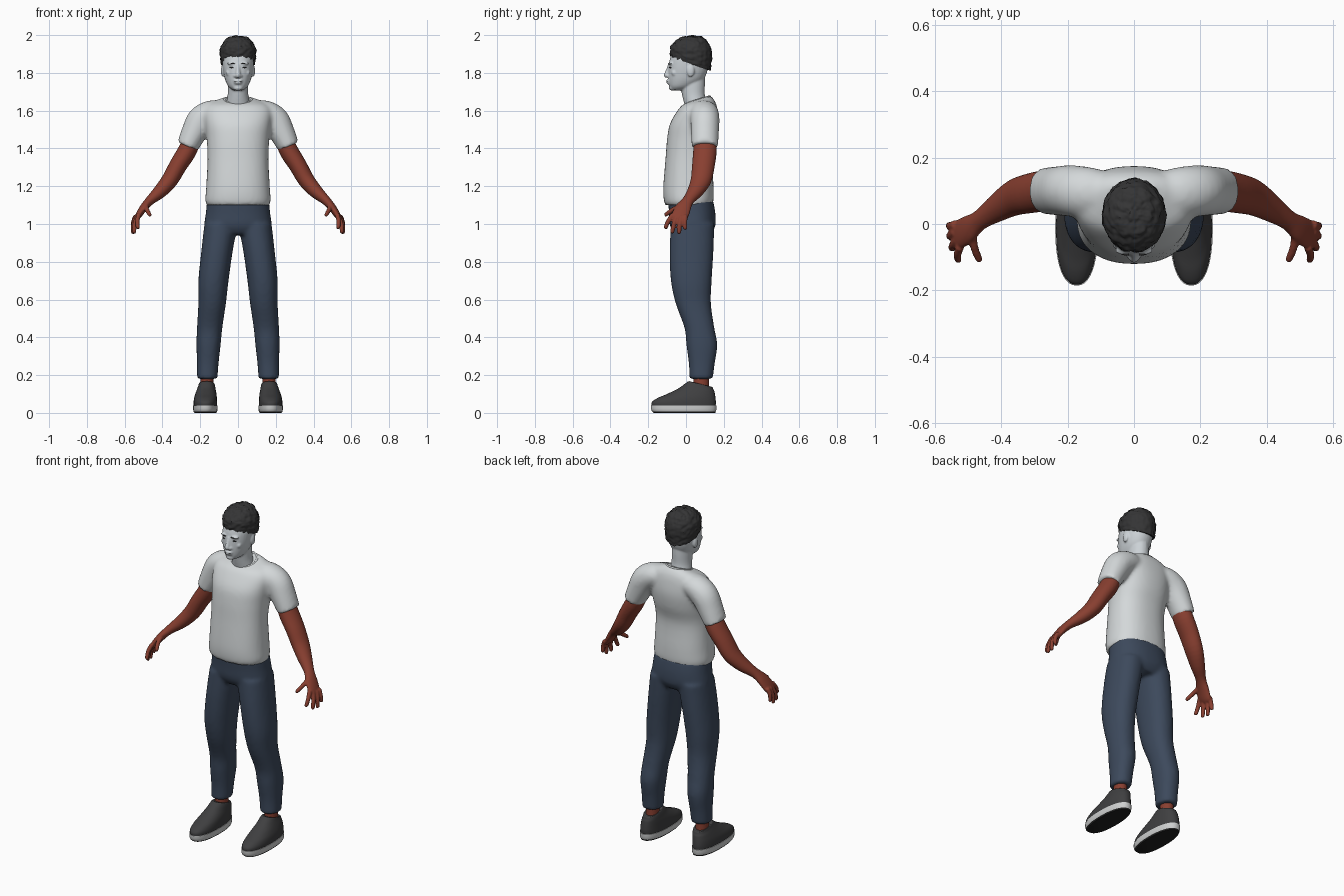
import bpy, bmesh, math
from mathutils import Vector, Matrix, noise

cube = bpy.data.objects.get("Cube")
if cube:
    bpy.data.objects.remove(cube, do_unlink=True)


def material(name, rgb):
    m = bpy.data.materials.new(name)
    m.use_nodes = True
    m.diffuse_color = (*rgb, 1)
    for n in m.node_tree.nodes:
        if n.type == 'BSDF_PRINCIPLED':
            n.inputs["Base Color"].default_value = (*rgb, 1)
    return m


SHIRT = material("pale shirt", (0.66, 0.69, 0.70))
FACE = material("pale face", (0.60, 0.64, 0.67))
SKIN = material("brown skin", (0.25, 0.05, 0.03))
DENIM = material("navy denim", (0.046, 0.067, 0.107))
HAIR = material("dark hair", (0.035, 0.035, 0.036))
SHOE = material("charcoal shoe", (0.05, 0.05, 0.052))
RUBBER = material("white rubber", (0.62, 0.63, 0.63))
TREAD = material("black tread", (0.015, 0.015, 0.015))


def smooth_rows(rows, steps):
    """Catmull-Rom interpolation between rows of ring values."""
    rows = [list(r) for r in rows]
    out = []
    for i in range(len(rows) - 1):
        a, b = rows[max(i - 1, 0)], rows[i]
        c, d = rows[i + 1], rows[min(i + 2, len(rows) - 1)]
        for s in range(steps):
            t = s / steps
            out.append([0.5 * (2 * q + (r - p) * t + (2 * p - 5 * q + 4 * r - e) * t * t
                               + (3 * q - p - 3 * r + e) * t ** 3)
                        for p, q, r, e in zip(a, b, c, d)])
    return out + [rows[-1]]


def skin_rings(bm, rings):
    loops = [[bm.verts.new(p) for p in ring] for ring in rings]
    n = len(loops[0])
    for lo, hi in zip(loops, loops[1:]):
        for k in range(n):
            bm.faces.new((lo[k], lo[(k + 1) % n], hi[(k + 1) % n], hi[k]))
    bm.faces.new(loops[0][::-1])
    bm.faces.new(loops[-1])


def oval(k, segs, power):
    c, s = math.cos(2 * math.pi * k / segs), math.sin(2 * math.pi * k / segs)
    e = 2 / power
    return math.copysign(abs(c) ** e, c), math.copysign(abs(s) ** e, s)


def stack(bm, rows, side=1, segs=32, power=2.0, steps=4):
    """Horizontal ovals: (centre x, front y, back y, z, half width, tilt)."""
    rings = []
    for cx, front, back, z, rx, tilt in smooth_rows([(*r, 0)[:6] for r in rows], steps):
        cy, ry = (front + back) / 2, (back - front) / 2
        ring = []
        for k in range(segs):
            c, s = oval(k, segs, power)
            ring.append((side * cx + rx * c, cy + ry * s, z + tilt * ry * s))
        rings.append(ring)
    skin_rings(bm, rings)


def limb(bm, rows, side=1, segs=20, steps=4):
    """Ovals square to a path: (x, y, z, thickness, depth)."""
    rows = smooth_rows(rows, steps)
    pts = [Vector((side * r[0], r[1], r[2])) for r in rows]
    rings = []
    for i, (p, r) in enumerate(zip(pts, rows)):
        t = (pts[min(i + 1, len(pts) - 1)] - pts[max(i - 1, 0)]).normalized()
        u = Vector((0, 1, 0)).cross(t).normalized()
        v = t.cross(u)
        rings.append([p + u * r[3] * c + v * r[4] * s
                      for c, s in (oval(k, segs, 2) for k in range(segs))])
    skin_rings(bm, rings)


def blob(bm, centre, size):
    bmesh.ops.create_uvsphere(bm, u_segments=18, v_segments=12, radius=1,
                              matrix=Matrix.Translation(centre) @ Matrix.Diagonal((*size, 1)))


def finish(bm, name, *mats, voxel=0, relax=4):
    """Make the object; a voxel size fuses its overlapping volumes."""
    bmesh.ops.recalc_face_normals(bm, faces=bm.faces)
    for f in bm.faces:
        f.smooth = True
    me = bpy.data.meshes.new(name)
    bm.to_mesh(me)
    bm.free()
    for m in mats:
        me.materials.append(m)
    ob = bpy.data.objects.new(name, me)
    bpy.context.collection.objects.link(ob)
    if voxel:
        r = ob.modifiers.new("fuse", 'REMESH')
        r.mode, r.voxel_size, r.use_smooth_shade = 'VOXEL', voxel, True
        s = ob.modifiers.new("relax", 'SMOOTH')
        s.factor, s.iterations = 0.5, relax
    else:
        me.set_sharp_from_angle(angle=math.radians(50))
    return ob


# T-shirt: torso and short sleeves
bm = bmesh.new()
stack(bm, [(0, -.11, .14, 1.10, .168), (0, -.118, .146, 1.13, .173), (0, -.12, .146, 1.2, .168),
           (0, -.108, .14, 1.35, .161), (0, -.1, .165, 1.45, .166), (0, -.085, .175, 1.53, .175),
           (0, -.045, .168, 1.6, .18), (0, -.02, .155, 1.638, .15, .1),
           (0, 0, .13, 1.66, .085, .3)], segs=48, power=2.3)
for side in (1, -1):
    limb(bm, [(.09, .09, 1.595, .06, .07), (.145, .095, 1.585, .069, .078),
              (.195, .1, 1.55, .075, .077), (.232, .1, 1.485, .068, .074),
              (.268, .1, 1.41, .058, .07)], side, segs=32)
finish(bm, "shirt", SHIRT, voxel=.011, relax=5)

# Ribbed collar
bpy.ops.mesh.primitive_torus_add(location=(0, .063, 1.656), rotation=(.3, 0, 0),
                                 major_radius=.068, minor_radius=.006,
                                 major_segments=40, minor_segments=8)
collar = bpy.context.object
collar.name = "collar"
collar.scale = (1.05, .98, 1)
collar.data.materials.append(SHIRT)
for p in collar.data.polygons:
    p.use_smooth = True

# Jeans: seat and two legs
bm = bmesh.new()
stack(bm, [(0, -.095, .142, 1.13, .163), (0, -.09, .155, 1.06, .17),
           (0, -.085, .155, .99, .177), (0, -.06, .13, .945, .15)], segs=48, power=2.3)
for side in (1, -1):
    stack(bm, [(.09, -.08, .15, 1.0, .088), (.112, -.087, .145, .85, .083),
               (.13, -.08, .136, .7, .08), (.137, -.055, .132, .58, .073),
               (.15, -.008, .15, .45, .067), (.156, .002, .166, .36, .064),
               (.16, .015, .152, .26, .057), (.163, .018, .142, .18, .054)], side, power=2.2)
finish(bm, "jeans", DENIM, voxel=.011, relax=4)

# Arms with hands
FINGERS = {"index": ((.525, -.068, 1.05), (.531, -.112, .975)),
           "middle": ((.533, -.048, 1.04), (.551, -.075, .951)),
           "ring": ((.54, -.024, 1.04), (.557, -.038, .947)),
           "little": ((.54, -.002, 1.045), (.559, -.005, .97)),
           "thumb": ((.488, -.02, 1.1), (.466, -.114, 1.045))}
for side, label in ((1, "left"), (-1, "right")):
    bm = bmesh.new()
    limb(bm, [(.24, .1, 1.45, .046, .058), (.27, .1, 1.385, .05, .062), (.317, .092, 1.31, .047, .06),
              (.36, .08, 1.235, .044, .055), (.41, .05, 1.175, .037, .043),
              (.465, .012, 1.125, .025, .031), (.5, -.015, 1.085, .021, .042),
              (.53, -.033, 1.04, .016, .044), (.538, -.038, 1.022, .008, .03)], side, segs=28)
    for base, tip in FINGERS.values():
        a, b = Vector(base), Vector(tip)
        mid = (a + b) / 2 + Vector((.005, -.003, .003))
        limb(bm, [(*a, .013, .014), (*mid, .012, .0125), (*a.lerp(b, .92), .0105, .011),
                  (*b, .005, .005)], side, segs=12)
    finish(bm, label + "_arm", SKIN, voxel=.005, relax=3)

# Ankles, shoes and soles
for side, label in ((1, "left"), (-1, "right")):
    bm = bmesh.new()
    stack(bm, [(.165, .038, .122, .1, .036), (.165, .04, .12, .21, .034)], side)
    finish(bm, label + "_ankle", SKIN)

    bm = bmesh.new()
    stack(bm, [(.173, -.182, .157, .036, .062), (.173, -.18, .158, .058, .062),
               (.172, -.148, .156, .08, .06), (.17, -.1, .153, .1, .056),
               (.168, -.04, .15, .122, .05, -.08), (.166, -.005, .145, .14, .045, -.2),
               (.166, .015, .14, .152, .041, -.25), (.166, .03, .13, .15, .034, -.25)],
          side, segs=40, power=2.3)
    finish(bm, label + "_shoe", SHOE)

    bm = bmesh.new()
    stack(bm, [(.173, -.17, .155, 0, .058), (.173, -.18, .158, .008, .063),
               (.173, -.186, .162, .022, .065), (.173, -.186, .162, .04, .065)],
          side, segs=40, power=2.3, steps=1)
    for f in bm.faces:
        f.material_index = 1 if f.calc_center_median().z < .008 else 0
    finish(bm, label + "_sole", RUBBER, TREAD)

# Head with neck, nose, lips, brows and ears
bm = bmesh.new()
stack(bm, [(0, -.005, .115, 1.62, .066), (0, -.02, .1, 1.68, .055),
           (0, -.03, .1, 1.74, .053), (0, -.02, .1, 1.79, .05)])
stack(bm, [(0, -.078, 0, 1.708, .026), (0, -.088, .04, 1.727, .05), (0, -.094, .088, 1.76, .067),
           (0, -.095, .11, 1.8, .077), (0, -.092, .117, 1.84, .082), (0, -.083, .118, 1.88, .083),
           (0, -.06, .112, 1.93, .076), (0, -.02, .08, 1.965, .045)], power=2.15)
blob(bm, (0, -.074, 1.72), (.026, .017, .014))
limb(bm, [(0, -.087, 1.845, .01, .008), (0, -.096, 1.815, .01, .01),
          (0, -.103, 1.788, .014, .014), (0, -.1, 1.776, .01, .008)])
blob(bm, (0, -.094, 1.759), (.024, .011, .006))
blob(bm, (0, -.093, 1.747), (.021, .011, .007))
for side in (1, -1):
    blob(bm, (side * .014, -.094, 1.784), (.01, .012, .009))
    blob(bm, (side * .032, -.08, 1.85), (.026, .013, .008))
    blob(bm, (side * .045, -.062, 1.8), (.02, .016, .018))
    blob(bm, (side * .081, .025, 1.81), (.01, .02, .032))
finish(bm, "head", FACE, voxel=.005, relax=4)

# Eyes, eyebrows and mouth line
for side, label in ((1, "left"), (-1, "right")):
    for name, centre, size in (("eye", (.033, -.082, 1.828), (.013, .007, .004)),
                               ("eyebrow", (.034, -.087, 1.849), (.02, .006, .003))):
        bm = bmesh.new()
        blob(bm, (0, 0, 0), size)
        ob = finish(bm, label + "_" + name, HAIR)
        ob.location = (side * centre[0], centre[1], centre[2])
        ob.rotation_euler = (0, 0, side * .35)
bm = bmesh.new()
blob(bm, (0, -.098, 1.753), (.019, .005, .0015))
finish(bm, "mouth_line", HAIR)

# Short curly hair, roughened with noise
bm = bmesh.new()
stack(bm, [(0, -.082, .128, 1.848, .087, -.35), (0, -.084, .132, 1.875, .094, -.32),
           (0, -.08, .136, 1.925, .094, -.15), (0, -.055, .117, 1.965, .076, -.05),
           (0, -.025, .085, 1.988, .05), (0, .015, .045, 1.996, .012)], segs=80, steps=9)
middle = Vector((0, .03, 1.9))
for v in bm.verts:
    lump = noise.noise(v.co * 55) + .5 * noise.noise(v.co * 110)
    v.co += (v.co - middle).normalized() * lump * .006
finish(bm, "hair", HAIR)
